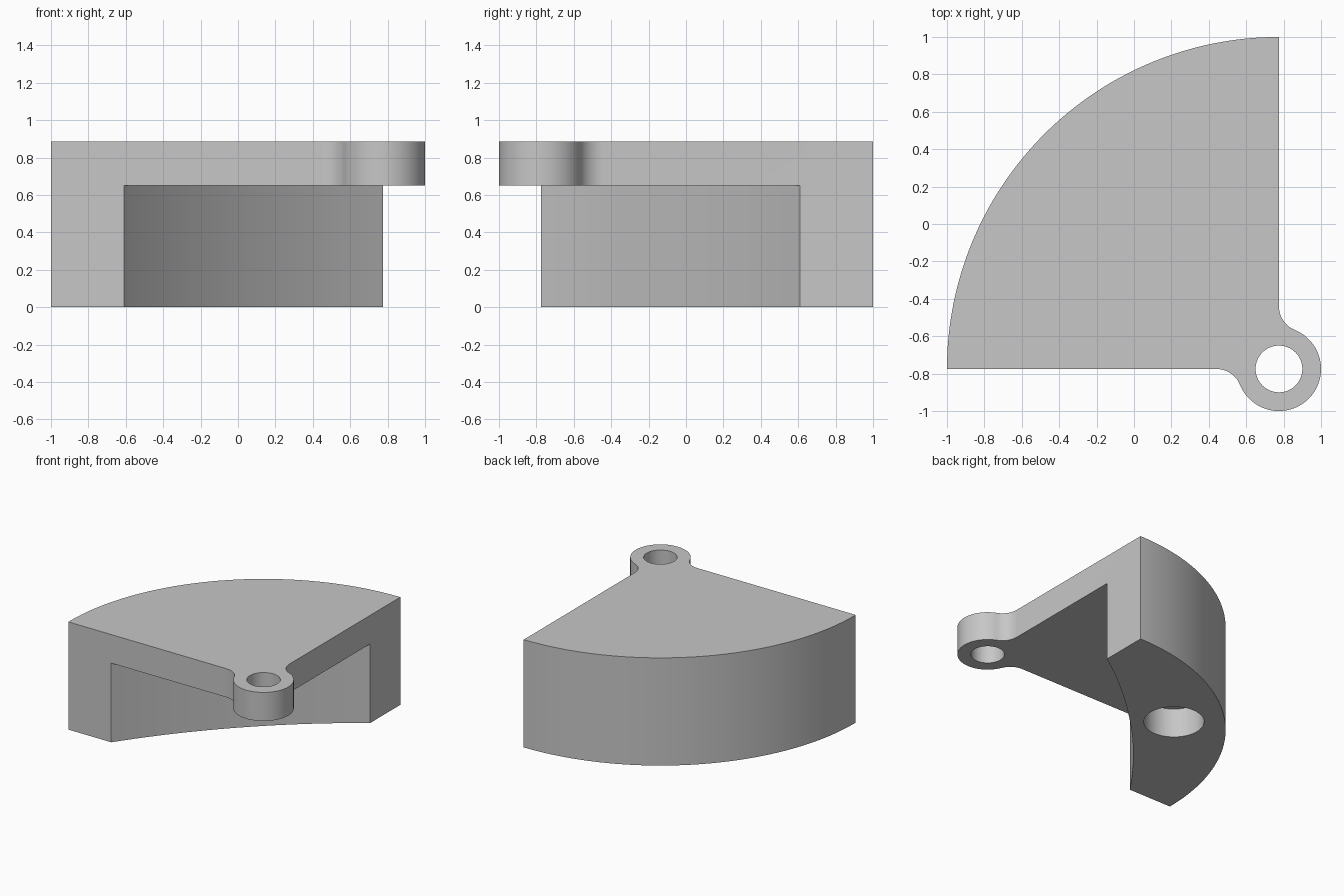
import bpy, bmesh
from math import pi, cos, sin, atan2, asin, sqrt, radians
from mathutils import Vector

if "Cube" in bpy.data.objects:
    bpy.data.objects.remove(bpy.data.objects["Cube"])

PX, PY = 0.775, -0.775      # pivot hole centre
OUTER, REACH = 1.775, 1.385  # sector radius, start of the rim wall along each side
HEIGHT, UNDERSIDE = 0.885, 0.65
EAR, FILLET = 0.225, 0.137
SAG = 0.09                  # bulge of the rim's inner face

grey = bpy.data.materials.new("light grey")
grey.use_nodes = True
grey.diffuse_color = (0.57, 0.57, 0.57, 1)
grey.node_tree.nodes["Principled BSDF"].inputs["Base Color"].default_value = grey.diffuse_color


def arc(cx, cy, r, a0, a1, n):
    return [(cx + r * cos(a0 + (a1 - a0) * i / n),
             cy + r * sin(a0 + (a1 - a0) * i / n)) for i in range(n + 1)]


def prism(name, outline, z0, z1):
    bm = bmesh.new()
    face = bm.faces.new([bm.verts.new((x, y, z0)) for x, y in outline])
    top = bmesh.ops.extrude_face_region(bm, geom=[face])["geom"]
    bmesh.ops.translate(bm, vec=Vector((0, 0, z1 - z0)),
                        verts=[v for v in top if isinstance(v, bmesh.types.BMVert)])
    bmesh.ops.recalc_face_normals(bm, faces=bm.faces)
    mesh = bpy.data.meshes.new(name)
    bm.to_mesh(mesh)
    bm.free()
    mesh.materials.append(grey)
    obj = bpy.data.objects.new(name, mesh)
    bpy.context.collection.objects.link(obj)
    return obj


def circle(cx, cy, r, n=64):
    return arc(cx, cy, r, 0, 2 * pi, n)[:-1]


# Sector outline with a filleted round ear at the pivot
dx = sqrt((EAR + FILLET) ** 2 - FILLET ** 2)
tilt = atan2(FILLET, dx)
outline = arc(PX, PY, OUTER, pi / 2, pi, 72)
outline += arc(PX - dx, PY - FILLET, FILLET, pi / 2, tilt, 12)
outline += arc(PX, PY, EAR, pi + tilt, 2.5 * pi - tilt, 56)[1:]
outline += arc(PX + FILLET, PY + dx, FILLET, 1.5 * pi - tilt, pi, 12)[1:]
body = prism("sector_body", outline, 0, HEIGHT)

# Undercut that leaves the top plate and the gently curved rim wall
half = REACH / sqrt(2)
radius = (half ** 2 + SAG ** 2) / (2 * SAG)
back = (radius - half - SAG) / sqrt(2)
swing = asin(half / radius)
hollow = arc(PX + back, PY - back, radius, 0.75 * pi - swing, 0.75 * pi + swing, 32)
hollow += [(PX - REACH, -1.3), (1.3, -1.3), (1.3, PY + REACH)]

# Blind socket in the rim's bottom and the through hole in the ear
offset = 1.395 / sqrt(2)
cutters = [
    prism("undercut_cutter", hollow, -0.2, UNDERSIDE),
    prism("socket_cutter", circle(PX - offset, PY + offset, 0.225), -0.2, 0.24),
    prism("pivot_hole_cutter", circle(PX, PY, 0.125), 0.4, 1.1),
]
for cutter in cutters:
    cutter.hide_render = True
    cut = body.modifiers.new(cutter.name, "BOOLEAN")
    cut.operation = "DIFFERENCE"
    cut.solver = "EXACT"
    cut.object = cutter

# Apply the cuts and remove the helpers
bpy.context.view_layer.update()
final = bpy.data.meshes.new_from_object(body.evaluated_get(bpy.context.evaluated_depsgraph_get()))
body.modifiers.clear()
body.data = final
for cutter in cutters:
    bpy.data.objects.remove(cutter)

bpy.ops.object.select_all(action="DESELECT")
body.select_set(True)
bpy.context.view_layer.objects.active = body
bpy.ops.object.shade_smooth_by_angle(angle=radians(30))
